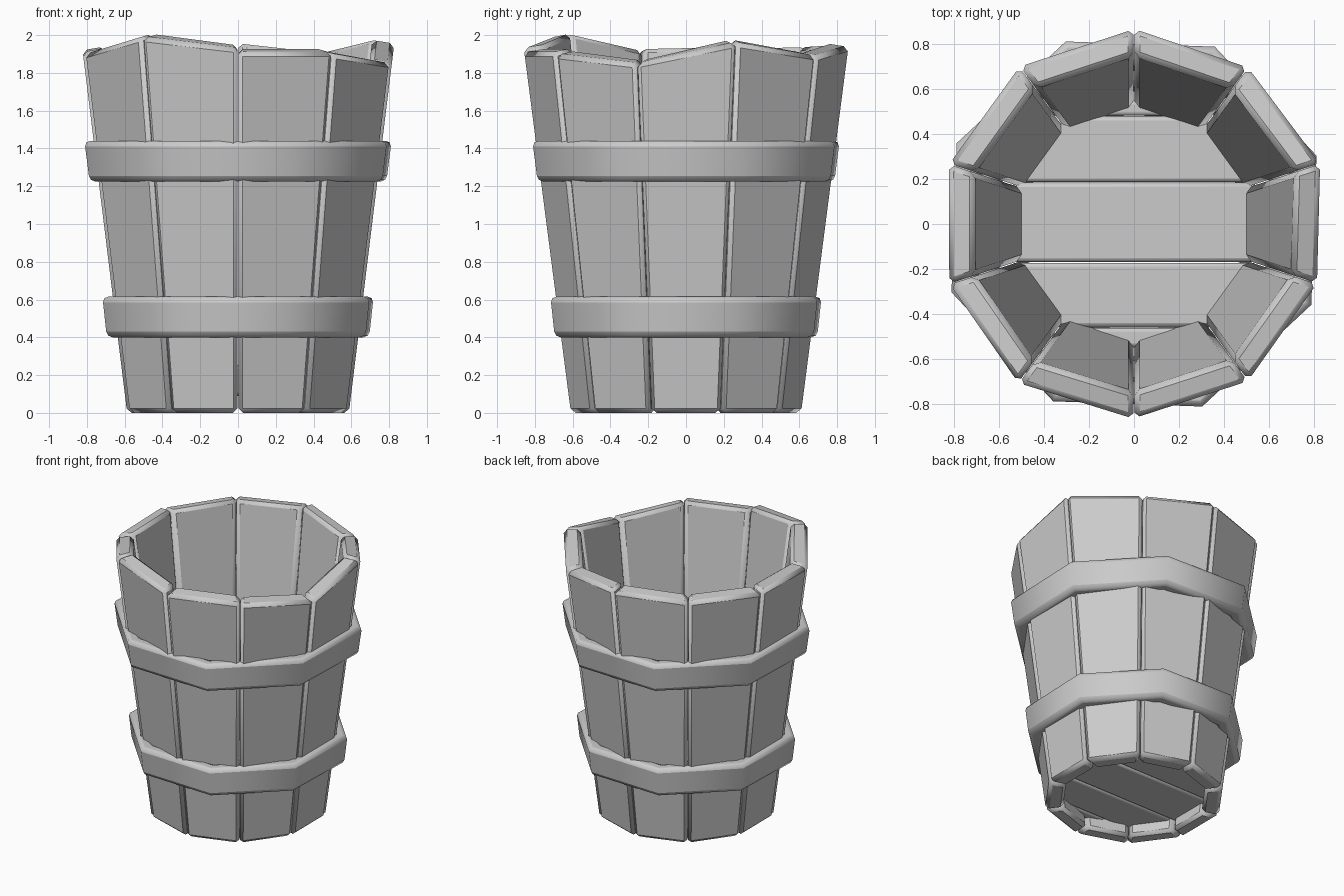
import bpy, bmesh
from math import sin, cos, tan, pi, radians, sqrt

if "Cube" in bpy.data.objects:
    bpy.data.objects.remove(bpy.data.objects["Cube"])

SLOPE = 0.123          # outward lean of the wall
R_OUT, R_IN = 0.587, 0.468   # wall apothems at z = 0


def finish(name, bm, bevel, segments=1, angle=30):
    bmesh.ops.recalc_face_normals(bm, faces=bm.faces)
    me = bpy.data.meshes.new(name)
    bm.to_mesh(me)
    bm.free()
    ob = bpy.data.objects.new(name, me)
    bpy.context.collection.objects.link(ob)
    mod = ob.modifiers.new("bevel", 'BEVEL')
    mod.width = bevel
    mod.segments = segments
    mod.limit_method = 'ANGLE'
    mod.angle_limit = radians(50)
    bpy.ops.object.select_all(action='DESELECT')
    ob.select_set(True)
    bpy.context.view_layer.objects.active = ob
    bpy.ops.object.shade_smooth_by_angle(angle=radians(angle))
    return ob


def prism(name, lower, upper, bevel, segments=1):
    """Solid between two matching loops of points."""
    bm = bmesh.new()
    a = [bm.verts.new(p) for p in lower]
    b = [bm.verts.new(p) for p in upper]
    n = len(a)
    bm.faces.new(a)
    bm.faces.new(b)
    for i in range(n):
        j = (i + 1) % n
        bm.faces.new((a[i], a[j], b[j], b[i]))
    return finish(name, bm, bevel, segments)


# Staves: ten leaning boards with uneven, slanted tops (height at each edge)
tops = [(1.87, 1.98), (1.98, 1.91), (1.91, 1.96), (1.95, 1.94), (1.94, 1.93),
        (1.94, 1.93), (1.92, 2.01), (2.01, 1.95), (1.93, 1.93), (1.92, 1.87)]


def stave_point(k, base, side, z):
    r = base + SLOPE * z
    t = side * (r * tan(pi / 10) - 0.002)
    a = k * pi / 5
    return (r * cos(a) - t * sin(a), r * sin(a) + t * cos(a), z)


for k, (h0, h1) in enumerate(tops):
    corners = [(R_OUT, -1, h0 - 0.02), (R_OUT, 1, h1 - 0.02),
               (R_IN, 1, h1), (R_IN, -1, h0)]
    prism(f"stave_{k + 1}",
          [stave_point(k, b, s, 0) for b, s, h in corners],
          [stave_point(k, b, s, h) for b, s, h in corners], 0.024)

# Floor: parallel planks trimmed to the round wall
cuts = [-0.55, -0.46, -0.17, 0.185, 0.48, 0.55]
for i, (y0, y1) in enumerate(zip(cuts, cuts[1:])):
    y0, y1 = y0 + 0.002, y1 - 0.002
    x0, x1 = (sqrt(0.57 ** 2 - y * y) for y in (y0, y1))
    outline = [(-x0, y0), (x0, y0), (x1, y1), (-x1, y1)]
    prism(f"floor_plank_{i + 1}", [(x, y, 0.09) for x, y in outline],
          [(x, y, 0.25) for x, y in outline], 0.018, 2)


# Hoops: eight-sided bands that follow the lean of the wall
def hoop(name, z0, z1, r0, r1, thick=0.1):
    bm = bmesh.new()
    profile = [(r0, z0), (r1, z1), (r1 - thick, z1), (r0 - thick, z0)]
    rings = []
    for i in range(8):
        a = (i + 0.5) * pi / 4 - radians(2)
        rings.append([bm.verts.new((r / cos(pi / 8) * cos(a),
                                    r / cos(pi / 8) * sin(a), z))
                      for r, z in profile])
    for i in range(8):
        p, q = rings[i], rings[(i + 1) % 8]
        for j in range(4):
            m = (j + 1) % 4
            bm.faces.new((p[j], q[j], q[m], p[m]))
    return finish(name, bm, 0.03, 2, 50)


hoop("lower_hoop", 0.40, 0.615, 0.685, 0.708)
hoop("upper_hoop", 1.225, 1.44, 0.775, 0.802)
